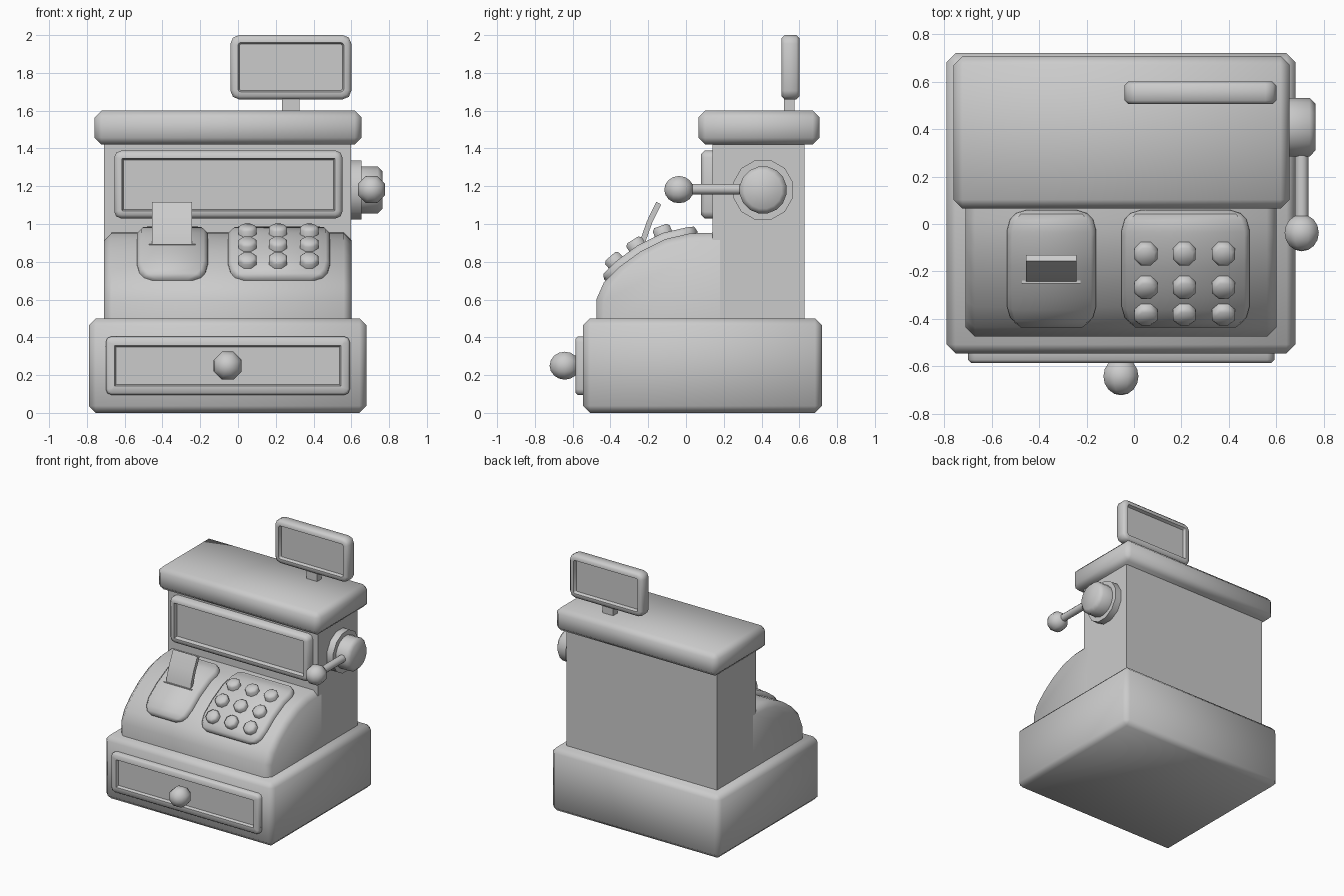
import bpy, bmesh, math
from mathutils import Vector, Matrix

if "Cube" in bpy.data.objects:
    bpy.data.objects.remove(bpy.data.objects["Cube"])

mat = bpy.data.materials.new("plain_grey")
mat.diffuse_color = (0.6, 0.6, 0.6, 1)
mat.use_nodes = True
mat.node_tree.nodes["Principled BSDF"].inputs["Base Color"].default_value = mat.diffuse_color


def finish(name, bm):
    bmesh.ops.recalc_face_normals(bm, faces=bm.faces)
    me = bpy.data.meshes.new(name)
    bm.to_mesh(me)
    bm.free()
    me.materials.append(mat)
    ob = bpy.data.objects.new(name, me)
    bpy.context.collection.objects.link(ob)
    bpy.ops.object.select_all(action='DESELECT')
    ob.select_set(True)
    bpy.context.view_layer.objects.active = ob
    bpy.ops.object.shade_smooth_by_angle(angle=math.radians(50))
    return ob


def box_bm(x, y, z):
    bm = bmesh.new()
    size = Vector((x[1] - x[0], y[1] - y[0], z[1] - z[0]))
    mid = Vector((x[0] + x[1], y[0] + y[1], z[0] + z[1])) / 2
    bmesh.ops.create_cube(bm, size=1, matrix=Matrix.Translation(mid) @ Matrix.Diagonal(size).to_4x4())
    return bm


def box(name, x, y, z, bevel=0):
    bm = box_bm(x, y, z)
    if bevel:
        bmesh.ops.bevel(bm, geom=bm.edges[:], offset=bevel, segments=1, profile=0.5, affect='EDGES')
    return finish(name, bm)


def framed_panel(name, x, y, z, corner, chamfer, rim, depth, both=False):
    """Rounded plate with a chamfered rim and a recessed face."""
    bm = box_bm(x, (y[0] + chamfer, y[1] - (chamfer if both else 0)), z)
    edges = [e for e in bm.edges if abs((e.verts[0].co - e.verts[1].co).normalized().y) > 0.9]
    bmesh.ops.bevel(bm, geom=edges, offset=corner, segments=2, profile=0.5, affect='EDGES')
    bm.normal_update()
    for sign in ((-1, 1) if both else (-1,)):
        face = max(bm.faces, key=lambda f: f.normal.y * sign * f.calc_area())
        for thick, push in ((chamfer, chamfer), (rim, 0), (0.008, -depth)):
            bmesh.ops.inset_region(bm, faces=[face], thickness=thick, use_even_offset=True)
            for v in face.verts:
                v.co.y += sign * push
    return finish(name, bm)


def extrude_x(name, pts, x0, x1, bevel=0, bevel_count=0):
    """Extrude a (y, z) profile along x, chamfering the first few side edges."""
    bm = bmesh.new()
    a = [bm.verts.new((x0, *p)) for p in pts]
    b = [bm.verts.new((x1, *p)) for p in pts]
    n = len(pts)
    bm.faces.new(a)
    bm.faces.new(b[::-1])
    for i in range(n):
        bm.faces.new((a[i], b[i], b[(i + 1) % n], a[(i + 1) % n]))
    if bevel:
        edges = [bm.edges.get((s[i], s[i + 1])) for s in (a, b) for i in range(bevel_count)]
        bmesh.ops.recalc_face_normals(bm, faces=bm.faces)
        bmesh.ops.bevel(bm, geom=edges, offset=bevel, segments=1, profile=0.5, affect='EDGES')
    return finish(name, bm)


def turned(name, origin, axis, rings, sides):
    """Round part: rings of (distance along axis, radius), capped."""
    rot = Vector((0, 0, 1)).rotation_difference(Vector(axis)).to_matrix()
    bm = bmesh.new()
    loops = []
    for d, r in rings:
        loops.append([])
        for k in range(sides):
            t = 2 * math.pi * (k + 0.5) / sides
            loops[-1].append(bm.verts.new(Vector(origin) + rot @ Vector((r * math.cos(t), r * math.sin(t), d))))
    for p, q in zip(loops, loops[1:]):
        for k in range(sides):
            j = (k + 1) % sides
            bm.faces.new((p[k], p[j], q[j], q[k]))
    bm.faces.new(loops[0][::-1])
    bm.faces.new(loops[-1])
    return finish(name, bm)


def ball(name, center, r):
    bm = bmesh.new()
    m = Matrix.Translation(center) @ Matrix.Rotation(math.pi / 2, 4, 'X') @ Matrix.Rotation(math.pi / 8, 4, 'Z')
    bmesh.ops.create_uvsphere(bm, u_segments=8, v_segments=8, radius=r, matrix=m)
    return finish(name, bm)


# curved console surface
CURVE = [(-0.475, 0.6), (-0.435, 0.69), (-0.35, 0.775), (-0.24, 0.855), (-0.11, 0.92), (0.02, 0.95), (0.18, 0.955)]


def height(y):
    for (y0, z0), (y1, z1) in zip(CURVE, CURVE[1:]):
        if y <= y1:
            return z0 + (z1 - z0) * (y - y0) / (y1 - y0)
    return CURVE[-1][1]


def normal(y):
    e = 0.035
    a, b = max(y - e, -0.475), y + e
    return Vector((0, height(a) - height(b), b - a)).normalized()


def on_console(x, y, lift):
    return Vector((x, y, height(y))) + normal(y) * lift


def console_plate(name, x0, x1):
    """Rounded plate lofted over the curved console."""
    bm = bmesh.new()
    ya, yb, r, edge = -0.425, 0.06, 0.085, 0.022
    half, cx = (x1 - x0) / 2, (x0 + x1) / 2
    rows = []
    for y in (ya, ya + .015, ya + .04, ya + .085, -.29, -.24, -.17, -.11, -.05, yb - .085, yb - .04, yb - .015, yb):
        d = max(0, r - min(y - ya, yb - y))
        w = half - r + math.sqrt(max(0, r * r - d * d))
        end = y in (ya, yb)
        top = 0.012 if end else 0.035
        sec = [(-w, -0.03), (-w, 0.012), (-w + edge, top), (w - edge, top), (w, 0.012), (w, -0.03)]
        rows.append([bm.verts.new(on_console(cx + u, y, h)) for u, h in sec])
    for p, q in zip(rows, rows[1:]):
        for k in range(6):
            j = (k + 1) % 6
            bm.faces.new((p[k], p[j], q[j], q[k]))
    bm.faces.new(rows[0])
    bm.faces.new(rows[-1][::-1])
    return finish(name, bm)


# base and drawer
box("base", (-0.79, 0.68), (-0.545, 0.72), (0, 0.5), 0.037)
framed_panel("drawer_front", (-0.70, 0.592), (-0.585, -0.53), (0.095, 0.405), 0.03, 0.012, 0.035, 0.022)
ball("drawer_knob", (-0.055, -0.642, 0.25), 0.08)

# body, console and lid
box("body", (-0.709, 0.599), (0.14, 0.628), (0.45, 1.46))
extrude_x("console", [(-0.475, 0.45)] + CURVE + [(0.18, 0.45)], -0.71, 0.60, 0.04, len(CURVE))
box("lid", (-0.76, 0.655), (0.065, 0.708), (1.42, 1.6), 0.037)
framed_panel("front_window", (-0.655, 0.553), (0.08, 0.16), (1.03, 1.388), 0.035, 0.018, 0.022, 0.03)

# pole display
box("display_stem", (0.232, 0.325), (0.52, 0.575), (1.57, 1.7))
framed_panel("display", (-0.04, 0.60), (0.505, 0.6), (1.66, 2.0), 0.045, 0.016, 0.024, 0.025, True)

# keypad
console_plate("keypad_plate", -0.052, 0.487)
for i, y in enumerate((-0.11, -0.243, -0.352)):
    for j, x in enumerate((0.05, 0.212, 0.377)):
        turned(f"key_{i}_{j}", on_console(x, y, 0), normal(y),
               [(0.01, 0.052), (0.06, 0.052), (0.074, 0.038)], 8)

# printer and paper
console_plate("printer_plate", -0.535, -0.16)
box("printer_slot", (-0.472, -0.226), (-0.25, -0.195), (0.86, 0.895))
path = [(-0.25, 0.84), (-0.237, 0.93), (-0.205, 1.02), (-0.157, 1.117)]
extrude_x("paper", path + [(y + 0.026, z - 0.014) for y, z in reversed(path)], -0.455, -0.243)

# side crank
turned("crank_mount", (0.58, 0.408, 1.18), (1, 0, 0), [(0, 0.163), (0.073, 0.163)], 12)
turned("crank_hub", (0.64, 0.408, 1.18), (1, 0, 0), [(0, 0.126), (0.1, 0.126), (0.125, 0.1)], 16)
turned("crank_arm", (0.707, 0.35, 1.185), (0, -1, 0), [(0, 0.03), (0.36, 0.03)], 8)
ball("crank_ball", (0.707, -0.037, 1.182), 0.078)
